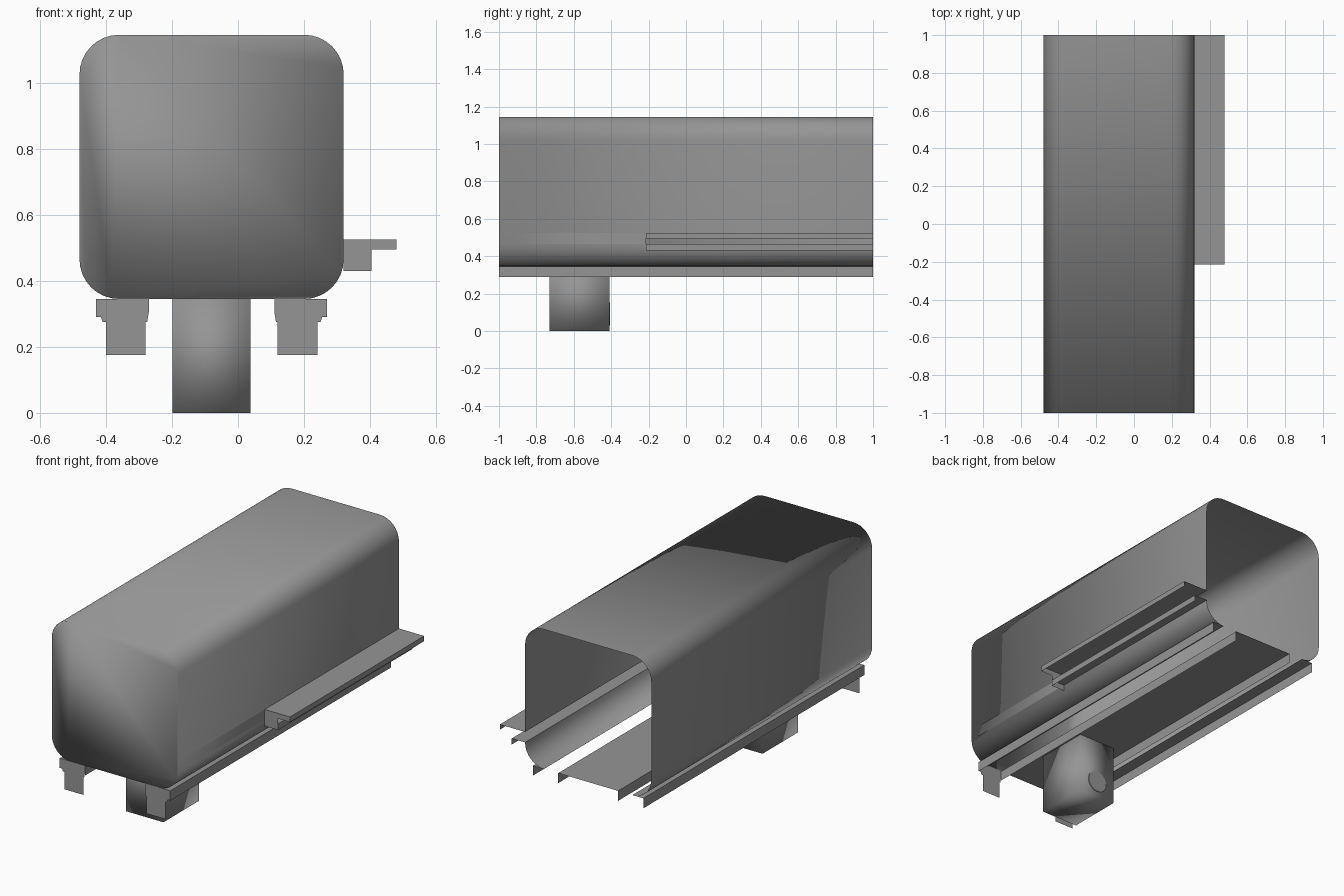
import bpy, bmesh, math

if "Cube" in bpy.data.objects:
    bpy.data.objects.remove(bpy.data.objects["Cube"])

R = 0.12                      # corner radius of the shell
L, RT, B, T = -0.48, 0.32, 0.345, 1.145
CX = (L + RT) / 2             # symmetry line of the shell
SLOT_Y = -0.215               # where the side slot starts

mat = bpy.data.materials.new("dark_grey")
mat.diffuse_color = (0.3, 0.3, 0.3, 1)
mat.use_nodes = True
mat.node_tree.nodes["Principled BSDF"].inputs["Base Color"].default_value = mat.diffuse_color


def finish(name, bm, angle=35):
    bmesh.ops.remove_doubles(bm, verts=bm.verts, dist=1e-4)
    me = bpy.data.meshes.new(name)
    bm.to_mesh(me)
    bm.free()
    me.materials.append(mat)
    ob = bpy.data.objects.new(name, me)
    bpy.context.collection.objects.link(ob)
    bpy.ops.object.select_all(action='DESELECT')
    ob.select_set(True)
    bpy.context.view_layer.objects.active = ob
    bpy.ops.object.shade_smooth_by_angle(angle=math.radians(angle))
    return ob


def add_sheet(bm, pts, y0, y1):
    """Thin sheet: an open x-z profile swept along y."""
    a = [bm.verts.new((x, y0, z)) for x, z in pts]
    b = [bm.verts.new((x, y1, z)) for x, z in pts]
    for i in range(len(pts) - 1):
        bm.faces.new((a[i], b[i], b[i + 1], a[i + 1]))


def add_plate(bm, pts, y):
    """Flat x-z outline at one y."""
    bm.faces.new([bm.verts.new((x, y, z)) for x, z in pts])


def sheet(name, pts, y0, y1):
    bm = bmesh.new()
    add_sheet(bm, pts, y0, y1)
    return finish(name, bm)


def plate(name, pts, y):
    bm = bmesh.new()
    add_plate(bm, pts, y)
    return finish(name, bm)


def arc(cx, cz, a0, n=8):
    return [(cx + R * math.cos(math.radians(a0 + 90 * i / n)),
             cz + R * math.sin(math.radians(a0 + 90 * i / n))) for i in range(n + 1)]


def mirror(pts):
    return [(2 * CX - x, z) for x, z in pts][::-1]


top_right = arc(RT - R, T - R, 0)
top_left = arc(L + R, T - R, 90)
low_left = arc(L + R, B + R, 180)
low_right = arc(RT - R, B + R, 270)
upper = [(RT, 0.525)] + top_right + top_left + low_left

# Main shell, open at the back, softly shaded into its closed front end
bm = bmesh.new()
add_sheet(bm, upper, -1, 1)
add_sheet(bm, low_right, -1, 1)
add_sheet(bm, [(RT, B + R), (RT, 0.525)], -1, SLOT_Y)
add_plate(bm, (upper + low_right)[::1], -1)
bmesh.ops.remove_doubles(bm, verts=bm.verts, dist=1e-4)
bmesh.ops.recalc_face_normals(bm, faces=bm.faces)
finish("shell", bm, 180)

# Outer rail lips along the bottom corners
lip = [(RT - R, B), (0.27, B), (0.27, 0.288)]
sheet("right_rail_lip", lip[::-1], -1, 1)
sheet("left_rail_lip", mirror(lip)[::-1], -1, 1)

# Floor between the two slots, with turned-down lips
sheet("floor", [(-0.27, 0.288), (-0.27, B), (0.11, B), (0.11, 0.288)][::-1], -1, 1)

# Side slot flanges and their stepped end plate
sheet("upper_ledge", [(0.48, 0.495), (0.48, 0.525), (RT, 0.525)], SLOT_Y, 1)
sheet("lower_ledge", [(0.405, 0.43), (0.405, B + R), (RT, B + R)], SLOT_Y, 1)
plate("ledge_end", [(RT, 0.43), (0.405, 0.43), (0.405, 0.495), (0.48, 0.495),
                    (0.48, 0.525), (RT, 0.525)], SLOT_Y)

# Front brackets closing the floor slots
br = [(0.11, B), (0.11, 0.305), (0.115, 0.275), (0.12, 0.275), (0.12, 0.175),
      (0.24, 0.175), (0.24, 0.275), (0.25, 0.275), (0.255, 0.29), (0.27, 0.29), (0.27, B)]
plate("right_bracket", br, -1)
plate("left_bracket", mirror(br), -1)

# Box hanging under the floor, softly shaded
bm = bmesh.new()
bmesh.ops.create_cube(bm, size=1)
for v in bm.verts:
    v.co = (CX + v.co.x * 0.237, -0.57 + v.co.y * 0.32, 0.1725 + v.co.z * 0.345)
finish("under_box", bm, 180)

# Round port on the rear of the box
bm = bmesh.new()
bmesh.ops.create_cone(bm, cap_ends=True, segments=32, radius1=0.062,
                      radius2=0.062, depth=0.008)
for v in bm.verts:
    v.co = (CX + v.co.x, -0.41 - v.co.z, 0.09 + v.co.y)
finish("round_port", bm)
